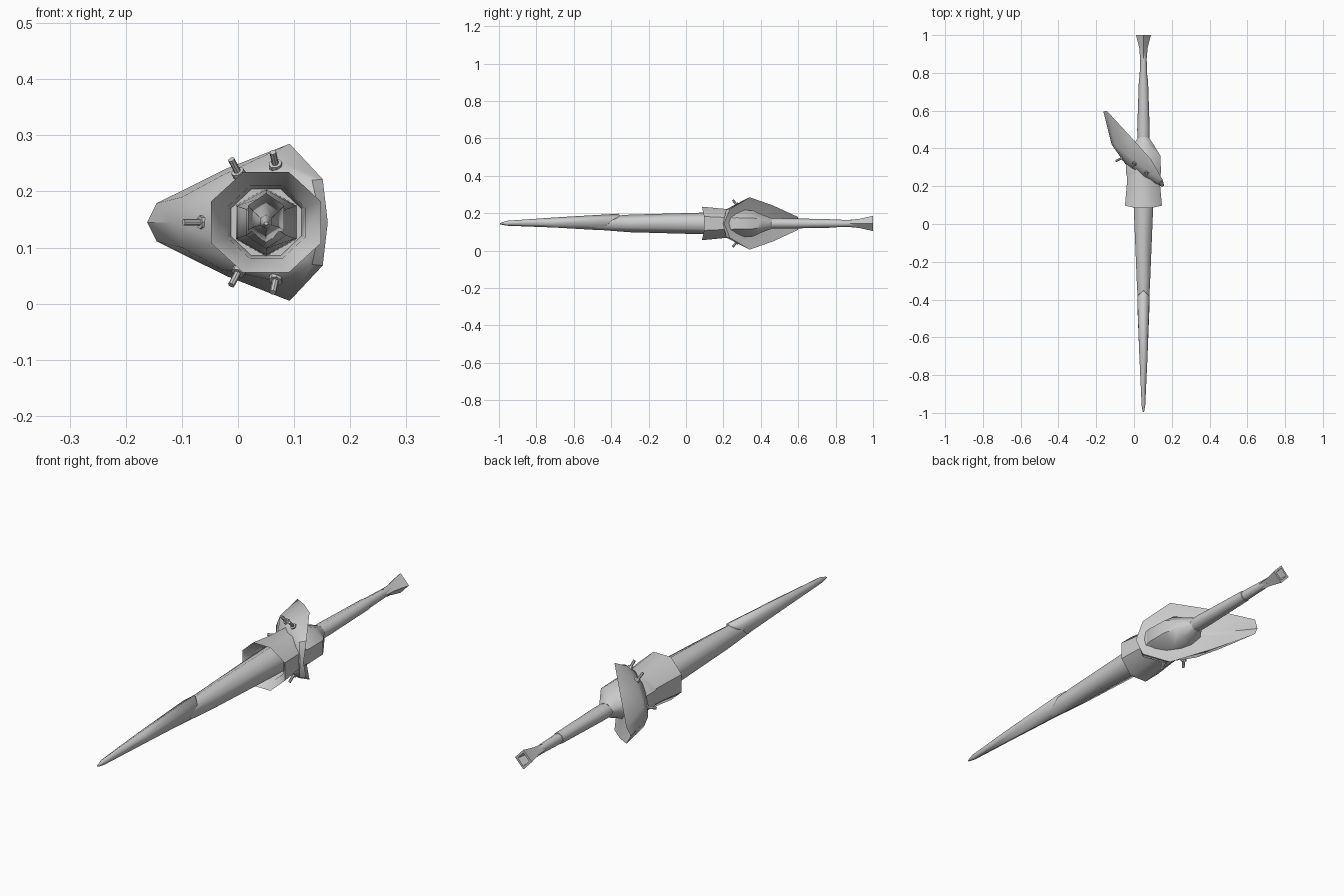
import bpy, bmesh, math
from mathutils import Vector

if "Cube" in bpy.data.objects:
    bpy.data.objects.remove(bpy.data.objects["Cube"])

CX, CZ = 0.05, 0.145   # long axis of the weapon

steel = bpy.data.materials.new("light_grey_steel")
steel.diffuse_color = (0.6, 0.6, 0.6, 1)
steel.use_nodes = True
steel.node_tree.nodes["Principled BSDF"].inputs["Base Color"].default_value = steel.diffuse_color


def build(name, rings, angle, cap_start=True, cap_end=True):
    """Skin a list of equal-length point loops."""
    bm = bmesh.new()
    loops = [[bm.verts.new(p) for p in ring] for ring in rings]
    n = len(loops[0])
    for a, b in zip(loops, loops[1:]):
        for i in range(n):
            j = (i + 1) % n
            bm.faces.new((a[i], a[j], b[j], b[i]))
    if cap_start:
        bm.faces.new(loops[0])
    if cap_end:
        bm.faces.new(loops[-1])
    bmesh.ops.recalc_face_normals(bm, faces=bm.faces)
    me = bpy.data.meshes.new(name)
    bm.to_mesh(me)
    bm.free()
    me.materials.append(steel)
    ob = bpy.data.objects.new(name, me)
    bpy.context.collection.objects.link(ob)
    bpy.ops.object.select_all(action='DESELECT')
    ob.select_set(True)
    bpy.context.view_layer.objects.active = ob
    bpy.ops.object.shade_smooth_by_angle(angle=math.radians(angle))
    return ob


def ring(y, rx, rz, n, turn=90, slant=0.0, dz=0.0):
    """Loop around the long axis; slant pushes the upper side along y."""
    out = []
    for i in range(n):
        a = math.radians(turn) + 2 * math.pi * i / n
        out.append((CX + rx * math.cos(a), y + slant * math.sin(a), CZ + dz + rz * math.sin(a)))
    return out


def turned(name, profile, n, angle, turn=90, **caps):
    return build(name, [ring(y, rx, rz, n, turn) for y, rx, rz in profile], angle, **caps)


# Hexagonal shaft and long pointed tip with a slanted overlap
turned("shaft", [(-0.55, 0.026, 0.028), (-0.3, 0.041, 0.047), (0.1, 0.06, 0.058), (0.28, 0.064, 0.062)], 6, 65)
build("blade_tip", [ring(-0.995, 0.004, 0.003, 6, dz=-0.002),
                    ring(-0.96, 0.011, 0.013, 6, dz=0.001),
                    ring(-0.7, 0.025, 0.027, 6, dz=0.005),
                    ring(-0.41, 0.037, 0.044, 6, slant=0.05, dz=0.008),
                    ring(-0.40, 0.030, 0.036, 6, slant=0.05, dz=0.006)], 65)

# Flared hollow collar around the root of the shaft
collar = [ring(0.2, 0.068, 0.064, 8, 22.5), ring(0.13, 0.075, 0.07, 8, 22.5),
          ring(0.085, 0.106, 0.097, 8, 22.5), ring(0.2, 0.096, 0.085, 8, 22.5),
          ring(0.3, 0.09, 0.082, 8, 22.5), ring(0.31, 0.05, 0.05, 8, 22.5)]
for i in (0, 3, 4, 7):                       # scalloped front lip
    x, y, z = collar[2][i]
    collar[2][i] = (x, y + 0.012, z)
build("collar", collar, 45)


# Swept hand guard: half outlines mirrored top to bottom
def mirror_loop(half):
    upper = [Vector((x, y, CZ + z)) for x, y, z in half]
    lower = [Vector((x, y, CZ - z)) for x, y, z in half[-2:0:-1]]
    return upper + lower


inner = [(-0.04, 0.31, 0), (-0.03, 0.305, 0.035), (0.0, 0.29, 0.065),
         (0.06, 0.25, 0.08), (0.115, 0.215, 0.055), (0.13, 0.205, 0)]
middle = [(-0.118, 0.42, 0), (-0.10, 0.42, 0.045), (-0.03, 0.36, 0.083),
          (0.075, 0.275, 0.107), (0.132, 0.215, 0.075), (0.148, 0.198, 0)]
rim = [(-0.162, 0.595, 0), (-0.145, 0.60, 0.034), (-0.02, 0.465, 0.096),
       (0.092, 0.34, 0.14), (0.151, 0.235, 0.077), (0.16, 0.203, 0)]
inner, middle, rim = map(mirror_loop, (inner, middle, rim))
centre = Vector((0.04, 0.34, CZ))
lip = [p.lerp(centre, 0.06) for p in rim]
back = [p.lerp(centre, 0.75) for p in rim]
build("hand_guard", [inner, middle, rim, lip, back], 40)

# Domed hub between guard and grip
build("hub", [ring(0.225, 0.088, 0.072, 8, 22.5), ring(0.27, 0.1, 0.08, 8, 22.5),
              ring(0.36, 0.098, 0.075, 8, 22.5), ring(0.41, 0.065, 0.05, 8, 22.5),
              ring(0.46, 0.03, 0.03, 8, 22.5)], 45)

# Two-stage grip
turned("rear_grip", [(0.74, 0.022, 0.022), (0.9, 0.016, 0.018), (0.92, 0.016, 0.018)], 8, 50)
turned("main_grip", [(0.40, 0.03, 0.028), (0.5, 0.033, 0.028), (0.77, 0.024, 0.023), (0.772, 0.018, 0.018)], 8, 50)

# Flared diamond pommel with a recess in its end
turned("pommel", [(0.88, 0.018, 0.02), (0.93, 0.022, 0.025), (1.0, 0.039, 0.041),
                  (1.0, 0.026, 0.028), (0.96, 0.018, 0.02)], 4, 30)


# Stepped pegs fanned around the front of the guard
def peg(name, start, end):
    a, b = Vector(start), Vector(end)
    d = (b - a).normalized()
    u = d.orthogonal().normalized()
    v = d.cross(u)

    def disc(t, r):
        c = a.lerp(b, t)
        return [c + r * (u * math.cos(k * math.pi / 4) + v * math.sin(k * math.pi / 4)) for k in range(8)]
    build(name, [disc(0, 0.012), disc(0.5, 0.012), disc(0.5, 0.006), disc(1, 0.006)], 40)


peg("side_peg", (-0.04, 0.36, CZ), (-0.097, 0.333, CZ))
for tag, s in (("upper", 1), ("lower", -1)):
    peg(tag + "_outer_peg", (0.01, 0.33, CZ + s * 0.07), (-0.012, 0.30, CZ + s * 0.112))
    peg(tag + "_inner_peg", (0.071, 0.285, CZ + s * 0.085), (0.062, 0.25, CZ + s * 0.125))
